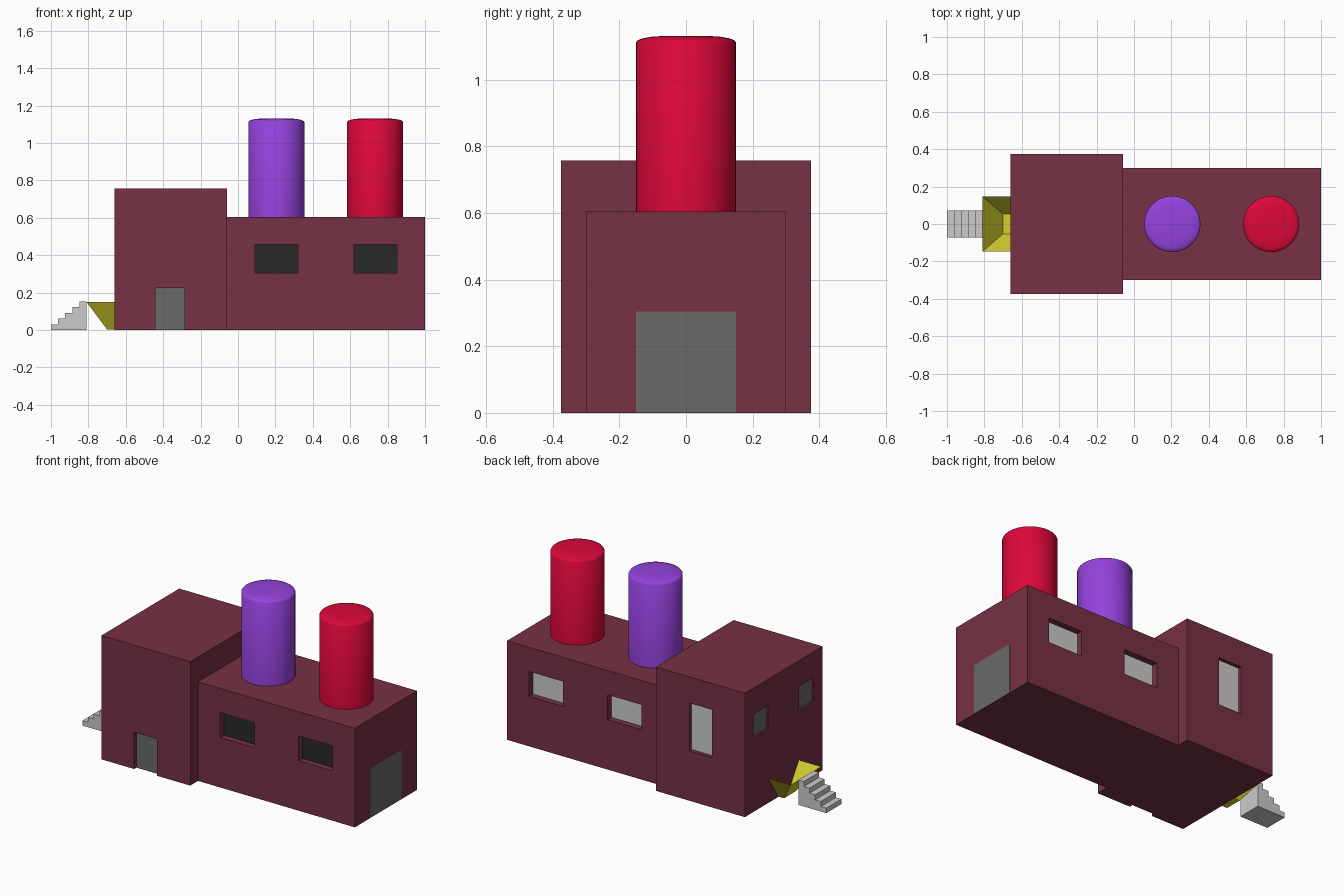
import bpy
import bmesh
import math

if "Cube" in bpy.data.objects:
    bpy.data.objects.remove(bpy.data.objects["Cube"])


def material(name, rgb):
    m = bpy.data.materials.new(name)
    m.diffuse_color = (*[(c / 255) ** 2.2 for c in rgb], 1)
    m.use_nodes = True
    m.node_tree.nodes["Principled BSDF"].inputs["Base Color"].default_value = m.diffuse_color
    return m


maroon = material("maroon", (118, 52, 69))
crimson = material("crimson", (220, 16, 60))
purple = material("purple", (148, 68, 220))
yellow = material("yellow", (214, 208, 50))
dark = material("dark_glass", (45, 45, 45))
door_grey = material("door_grey", (105, 105, 105))


def make(name, verts, faces, mat=None):
    me = bpy.data.meshes.new(name)
    me.from_pydata(verts, [], faces)
    bm = bmesh.new()
    bm.from_mesh(me)
    bmesh.ops.recalc_face_normals(bm, faces=bm.faces)
    bm.to_mesh(me)
    bm.free()
    ob = bpy.data.objects.new(name, me)
    bpy.context.collection.objects.link(ob)
    if mat:
        me.materials.append(mat)
    return ob


def prism(name, profile, y0, y1, mat=None):
    """Extrude an (x, z) outline along y."""
    n = len(profile)
    verts = [(x, y, z) for y in (y0, y1) for x, z in profile]
    faces = [tuple(range(n)), tuple(range(n, 2 * n))]
    faces += [(i, (i + 1) % n, n + (i + 1) % n, n + i) for i in range(n)]
    return make(name, verts, faces, mat)


def box(name, lo, hi, mat=None):
    (x0, y0, z0), (x1, y1, z1) = lo, hi
    return prism(name, [(x0, z0), (x1, z0), (x1, z1), (x0, z1)], y0, y1, mat)


def opening(wall, name, axis, face, a, z, depth, mat=None):
    """Cut a pocket into a wall face and set a thin pane at its back."""
    s = math.copysign(1, face)

    def slab(label, d0, d1, zlow, m=None):
        d0, d1 = sorted((face + s * d0, face + s * d1))
        lo = (d0, a[0]) if axis == "x" else (a[0], d0)
        hi = (d1, a[1]) if axis == "x" else (a[1], d1)
        return box(label, (*lo, zlow), (*hi, z[1]), m)

    cutter = slab("cutter", -depth, 0.02, z[0] if z[0] > 0 else -0.02)
    mod = wall.modifiers.new("cut", "BOOLEAN")
    mod.operation = "DIFFERENCE"
    mod.solver = "EXACT"
    mod.object = cutter
    bpy.context.view_layer.objects.active = wall
    bpy.ops.object.modifier_apply(modifier=mod.name)
    bpy.data.objects.remove(cutter)
    slab(name, -depth - 0.005, -depth + 0.003, z[0], mat)


# Main blocks
tower = box("tower", (-0.66, -0.375, 0), (-0.06, 0.375, 0.757), maroon)
hall = box("hall", (-0.06, -0.30, 0), (1.0, 0.30, 0.605), maroon)

# Hall windows, front and back
for i, x in enumerate((0.205, 0.735)):
    span = (x - 0.115, x + 0.115)
    opening(hall, f"front_window_{i}", "y", -0.30, span, (0.305, 0.457), 0.04, dark)
    opening(hall, f"back_window_{i}", "y", 0.30, span, (0.305, 0.457), 0.04)

# Tower door, tall back window and small end windows
opening(tower, "front_door", "y", -0.375, (-0.44, -0.285), (0, 0.225), 0.025, door_grey)
opening(tower, "tall_window", "y", 0.375, (-0.44, -0.285), (0.305, 0.597), 0.025)
for i, y in enumerate((-0.22, 0.22)):
    opening(tower, f"end_window_{i}", "x", -0.66, (y - 0.07, y + 0.07),
            (0.457, 0.597), 0.015, door_grey)

# Large flush door at the right end
box("loading_door", (0.99, -0.15, 0.001), (1.001, 0.15, 0.305), door_grey)


# Chimneys with softly domed tops
def chimney(name, cx, mat, n=48):
    prof = [(0.15, 0.60), (0.15, 1.112), (0.146, 1.118), (0.132, 1.124),
            (0.105, 1.129), (0.06, 1.132)]
    verts = [(cx + r * math.cos(2 * math.pi * k / n), r * math.sin(2 * math.pi * k / n), z)
             for r, z in prof for k in range(n)]
    faces = [(j * n + k, j * n + (k + 1) % n, (j + 1) * n + (k + 1) % n, (j + 1) * n + k)
             for j in range(len(prof) - 1) for k in range(n)]
    faces += [tuple(range(n)), tuple(range((len(prof) - 1) * n, len(prof) * n))]
    ob = make(name, verts, faces, mat)
    bpy.ops.object.select_all(action="DESELECT")
    ob.select_set(True)
    bpy.context.view_layer.objects.active = ob
    bpy.ops.object.shade_smooth_by_angle(angle=math.radians(35))


chimney("purple_chimney", 0.205, purple)
chimney("red_chimney", 0.733, crimson)

# Open hopper against the tower: three sloping sides and a floor
make("hopper",
     [(-0.66, 0.147, 0.15), (-0.81, 0.147, 0.15), (-0.81, -0.147, 0.15), (-0.66, -0.147, 0.15),
      (-0.66, 0.053, 0.003), (-0.70, 0.053, 0.003), (-0.70, -0.053, 0.003), (-0.66, -0.053, 0.003)],
     [(0, 1, 5, 4), (1, 2, 6, 5), (2, 3, 7, 6), (4, 5, 6, 7)], yellow)

# Solid five-step stair
outline = [(-1.0, 0)]
for i in range(5):
    z = 0.0305 * (i + 1)
    outline += [(-1 + 0.038 * i, z), (-1 + 0.038 * (i + 1), z)]
outline.append((-0.81, 0))
prism("stairs", outline, -0.073, 0.073)
